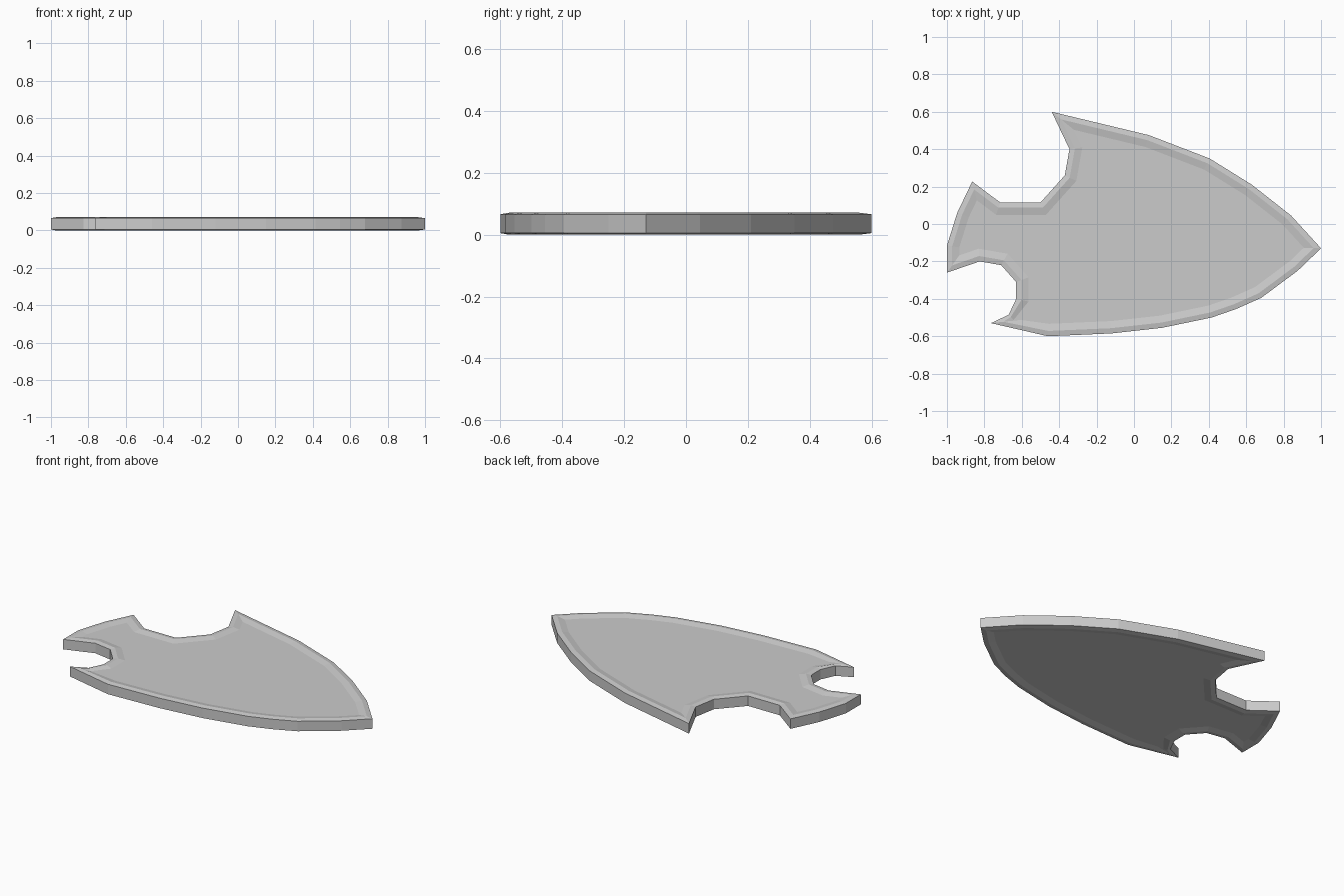
import bpy, bmesh
from mathutils import Vector

if "Cube" in bpy.data.objects:
    bpy.data.objects.remove(bpy.data.objects["Cube"])

# Outline of the blade, counter-clockwise from the tip
outline = [Vector(p) for p in [
    (1.0, -0.13), (0.84, 0.045), (0.63, 0.21), (0.405, 0.35), (0.08, 0.475),
    (-0.44, 0.60), (-0.345, 0.40), (-0.37, 0.26), (-0.50, 0.115),
    (-0.715, 0.115), (-0.865, 0.227), (-0.945, 0.06), (-1.0, -0.115),
    (-1.0, -0.26), (-0.825, -0.20), (-0.71, -0.22), (-0.63, -0.31),
    (-0.63, -0.40), (-0.67, -0.485), (-0.765, -0.53), (-0.46, -0.60),
    (-0.12, -0.585), (0.15, -0.555), (0.415, -0.50), (0.545, -0.455),
    (0.68, -0.395), (0.875, -0.25)]]
narrow = {18: 0.55}  # keeps the rim tidy beside the small lower barb


def inset(width):
    """Mitred inward offset of the outline, limited at sharp barbs."""
    result = []
    n = len(outline)
    for i, p in enumerate(outline):
        a = (p - outline[i - 1]).normalized()
        b = (outline[(i + 1) % n] - p).normalized()
        na, nb = Vector((-a.y, a.x)), Vector((-b.y, b.x))
        m = (na + nb).normalized()
        length = min(width / m.dot(na), 2.4 * width)
        result.append(p + m * length * narrow.get(i, 1))
    return result


# Rim profile from lower face, round the edge, to upper face: (inset, height)
profile = [(0.066, 0.008), (0.028, 0.0), (0.0, 0.005),
           (0.0, 0.066), (0.028, 0.071), (0.066, 0.063)]

bm = bmesh.new()
rings = [[bm.verts.new((p.x, p.y, z)) for p in inset(w)] for w, z in profile]
for low, high in zip(rings, rings[1:]):
    for i in range(len(low)):
        j = (i + 1) % len(low)
        bm.faces.new((low[i], low[j], high[j], high[i]))

# Flat upper and lower faces
bm.faces.new(rings[-1])
bm.faces.new(rings[0][::-1])

mesh = bpy.data.meshes.new("arrowhead")
bm.to_mesh(mesh)
bm.free()
bpy.context.collection.objects.link(bpy.data.objects.new("arrowhead", mesh))
